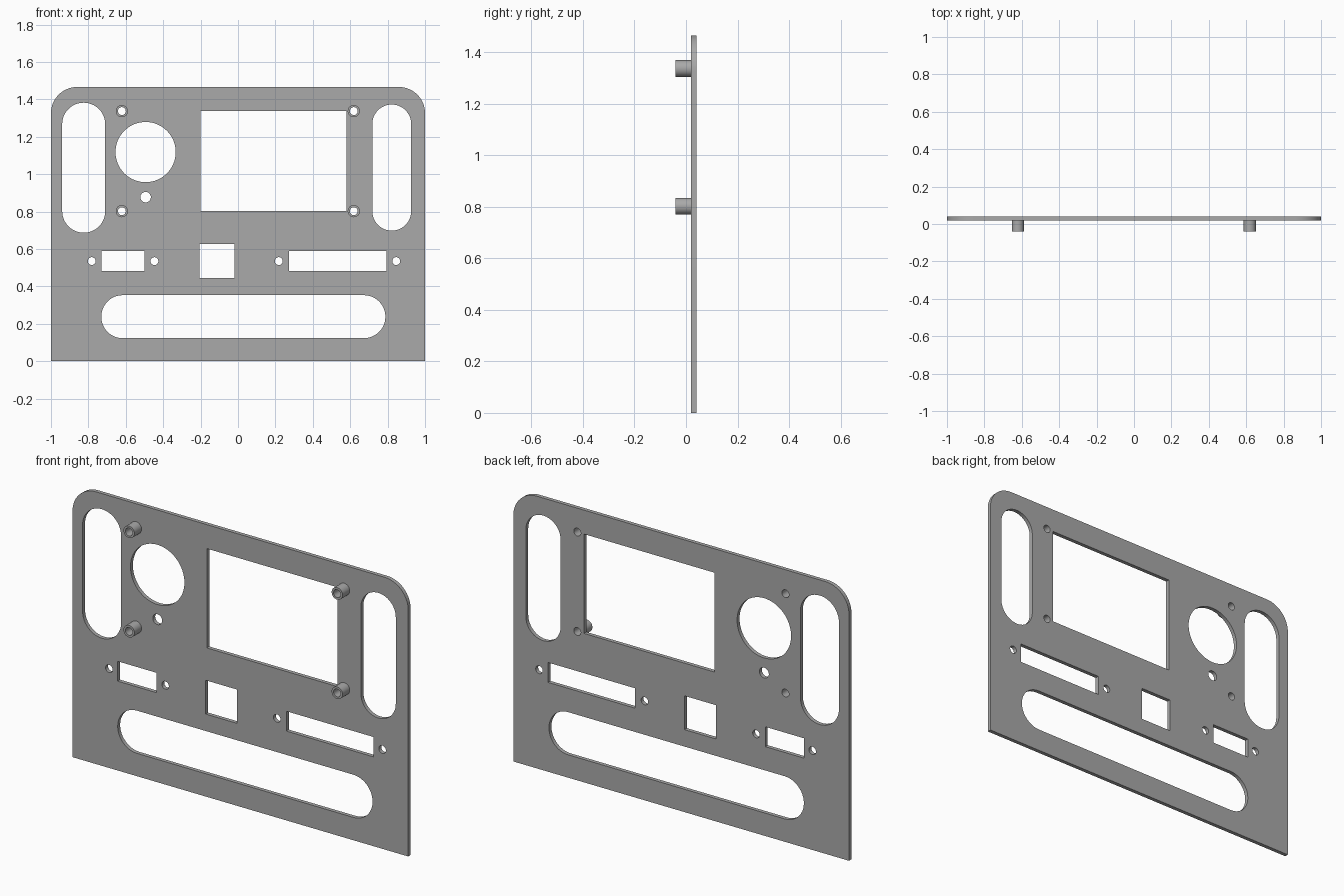
import bpy, bmesh, math

if "Cube" in bpy.data.objects:
    bpy.data.objects.remove(bpy.data.objects["Cube"])

Y_FRONT, Y_PLATE, Y_BACK = -0.041, 0.02, 0.041
HEIGHT = 1.466

grey = bpy.data.materials.new("plain_grey")
grey.diffuse_color = (0.4, 0.4, 0.4, 1)
grey.use_nodes = True
grey.node_tree.nodes["Principled BSDF"].inputs["Base Color"].default_value = grey.diffuse_color


def arc(cx, cz, r, a0, a1, n):
    return [(cx + r * math.cos(math.radians(a0 + (a1 - a0) * i / n)),
             cz + r * math.sin(math.radians(a0 + (a1 - a0) * i / n))) for i in range(n + 1)]


def circle(cx, cz, r, n=40):
    return arc(cx, cz, r, 0, 360, n)[:-1]


def rect(x0, x1, z0, z1):
    return [(x0, z0), (x1, z0), (x1, z1), (x0, z1)]


def slot(x0, x1, z0, z1, n=24):
    """Rounded slot with full half-circle ends along its longer side."""
    if x1 - x0 > z1 - z0:
        r, cz = (z1 - z0) / 2, (z0 + z1) / 2
        return arc(x1 - r, cz, r, -90, 90, n) + arc(x0 + r, cz, r, 90, 270, n)
    r, cx = (x1 - x0) / 2, (x0 + x1) / 2
    return arc(cx, z1 - r, r, 0, 180, n) + arc(cx, z0 + r, r, 180, 360, n)


def sheet(name, loops, y0, y1):
    """Extrude an outline with holes (x, z loops) from y0 to y1."""
    curve = bpy.data.curves.new(name, 'CURVE')
    curve.dimensions = '2D'
    curve.fill_mode = 'BOTH'
    curve.extrude = (y1 - y0) / 2
    for loop in loops:
        spline = curve.splines.new('POLY')
        spline.points.add(len(loop) - 1)
        for point, (x, z) in zip(spline.points, loop):
            point.co = (x, z, 0, 1)
        spline.use_cyclic_u = True
    obj = bpy.data.objects.new(name, curve)
    bpy.context.collection.objects.link(obj)
    obj.rotation_euler.x = math.pi / 2
    obj.location.y = (y0 + y1) / 2
    bpy.ops.object.select_all(action='DESELECT')
    obj.select_set(True)
    bpy.context.view_layer.objects.active = obj
    bpy.ops.object.convert(target='MESH')
    obj = bpy.context.object
    bm = bmesh.new()
    bm.from_mesh(obj.data)
    bmesh.ops.remove_doubles(bm, verts=bm.verts, dist=1e-5)
    bmesh.ops.recalc_face_normals(bm, faces=bm.faces)
    bm.to_mesh(obj.data)
    bm.free()
    obj.data.materials.clear()
    obj.data.materials.append(grey)
    bpy.ops.object.shade_smooth_by_angle(angle=math.radians(30))
    return obj


# panel outline with rounded top corners
R = 0.14
outline = ([(-1, 0), (1, 0)] + arc(1 - R, HEIGHT - R, R, 0, 90, 16)
           + arc(-1 + R, HEIGHT - R, R, 90, 180, 16))

posts = [(x, z) for x in (-0.621, 0.619) for z in (0.802, 1.337)]
POST_R, BORE_R = 0.0325, 0.021

holes = [
    slot(-0.94, -0.71, 0.687, 1.382),      # left handle
    slot(0.718, 0.926, 0.698, 1.372),      # right handle
    slot(-0.731, 0.788, 0.123, 0.353),     # bottom handle
    circle(-0.494, 1.118, 0.161, 64),      # dial opening
    circle(-0.494, 0.877, 0.028),          # indicator hole
    rect(-0.2, 0.579, 0.802, 1.337),       # screen opening
    rect(-0.731, -0.501, 0.481, 0.588),    # short connector
    rect(0.274, 0.793, 0.481, 0.588),      # long connector
    rect(-0.207, -0.02, 0.444, 0.626),     # square opening
]
# connector screw holes and post bores
holes += [circle(x, 0.535, 0.021) for x in (-0.782, -0.447, 0.218, 0.846)]
holes += [circle(x, z, BORE_R) for x, z in posts]

sheet("panel", [outline] + holes, Y_PLATE, Y_BACK)

# hollow mounting posts on the front
for i, (x, z) in enumerate(posts):
    sheet(f"mounting_post_{i + 1}", [circle(x, z, POST_R), circle(x, z, BORE_R)], Y_FRONT, Y_PLATE)
